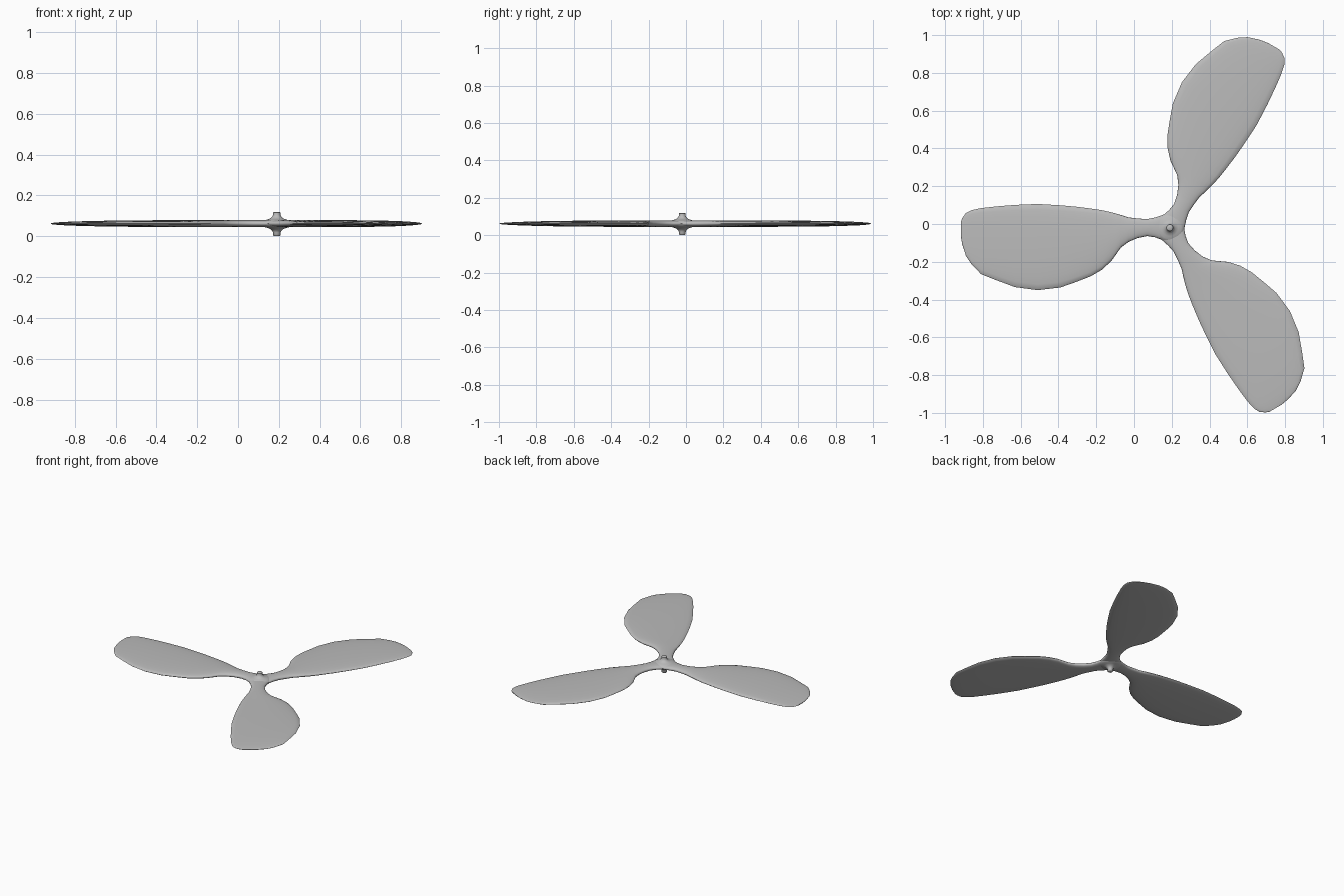
import bpy
import bmesh
from math import pi, sin, cos, radians
from mathutils import Matrix, Vector

cube = bpy.data.objects.get("Cube")
if cube:
    bpy.data.objects.remove(cube)

HUB = Vector((0.19, -0.02, 0.062))
HALF_THICK = 0.0172
TIP = 1.112

grey = bpy.data.materials.new("plain grey")
grey.use_nodes = True
colour = (0.5, 0.5, 0.5, 1)
grey.diffuse_color = colour
grey.node_tree.nodes["Principled BSDF"].inputs["Base Color"].default_value = colour


def finish(bm, name):
    """Turn a bmesh into a smooth grey object standing at the hub."""
    bmesh.ops.remove_doubles(bm, verts=bm.verts, dist=1e-5)
    bmesh.ops.recalc_face_normals(bm, faces=bm.faces)
    mesh = bpy.data.meshes.new(name)
    bm.to_mesh(mesh)
    bm.free()
    mesh.materials.append(grey)
    obj = bpy.data.objects.new(name, mesh)
    bpy.context.collection.objects.link(obj)
    obj.location = HUB
    bpy.ops.object.select_all(action='DESELECT')
    obj.select_set(True)
    bpy.context.view_layer.objects.active = obj
    bpy.ops.object.shade_smooth_by_angle(angle=radians(50))
    return obj


def bridge(bm, rings):
    for a, b in zip(rings, rings[1:]):
        for i in range(len(a)):
            j = (i + 1) % len(a)
            bm.faces.new((a[i], a[j], b[j], b[i]))
    bm.faces.new(rings[0])
    bm.faces.new(rings[-1])


# Blade plan: distance from hub, trailing edge, leading edge
stations = [
    (0.0, -.07, .07), (.04, -.064, .067), (.08, -.05, .054), (.12, -.044, .046),
    (.17, -.054, .049), (.22, -.075, .055), (.26, -.105, .068), (.31, -.176, .082),
    (.36, -.222, .093), (.42, -.257, .102), (.5, -.288, .112), (.58, -.316, .119),
    (.7, -.33, .126), (.82, -.314, .121), (.92, -.277, .113), (1.0, -.245, .104),
    (1.05, -.193, .093), (1.08, -.148, .078), (1.1, -.085, .05), (1.107, -.04, .03),
]
SIDES = 24


def blade(name, turn):
    bm = bmesh.new()
    rings = []
    for u, low, high in stations:
        thick = HALF_THICK * (1 - (u / TIP) ** 4) ** 0.5
        ring = []
        for k in range(SIDES):
            a = 2 * pi * k / SIDES
            across = (low + high) / 2 + (high - low) / 2 * cos(a)
            # Flattened oval section
            rise = thick * (1 if sin(a) > 0 else -1) * abs(sin(a)) ** 0.8
            ring.append(bm.verts.new((-u, across, rise)))
        rings.append(ring)
    bridge(bm, rings)
    bm.transform(Matrix.Rotation(turn, 4, 'Z'))
    return finish(bm, name)


for label, degrees in (("right", 0), ("front_left", 120), ("back_left", 240)):
    blade(label + "_blade", radians(degrees))

# Hub: flared dish with a short pin above and below
upper = [(.013, .058), (.018, .054), (.018, .042), (.022, .034), (.03, .026),
         (.045, .02), (.06, .0165), (.072, .01), (.078, 0)]
profile = upper + [(r, -z * 1.069) for r, z in reversed(upper[:-1])]
bm = bmesh.new()
bridge(bm, [[bm.verts.new((r * cos(2 * pi * k / SIDES), r * sin(2 * pi * k / SIDES), z))
             for k in range(SIDES)] for r, z in profile])
finish(bm, "hub")
